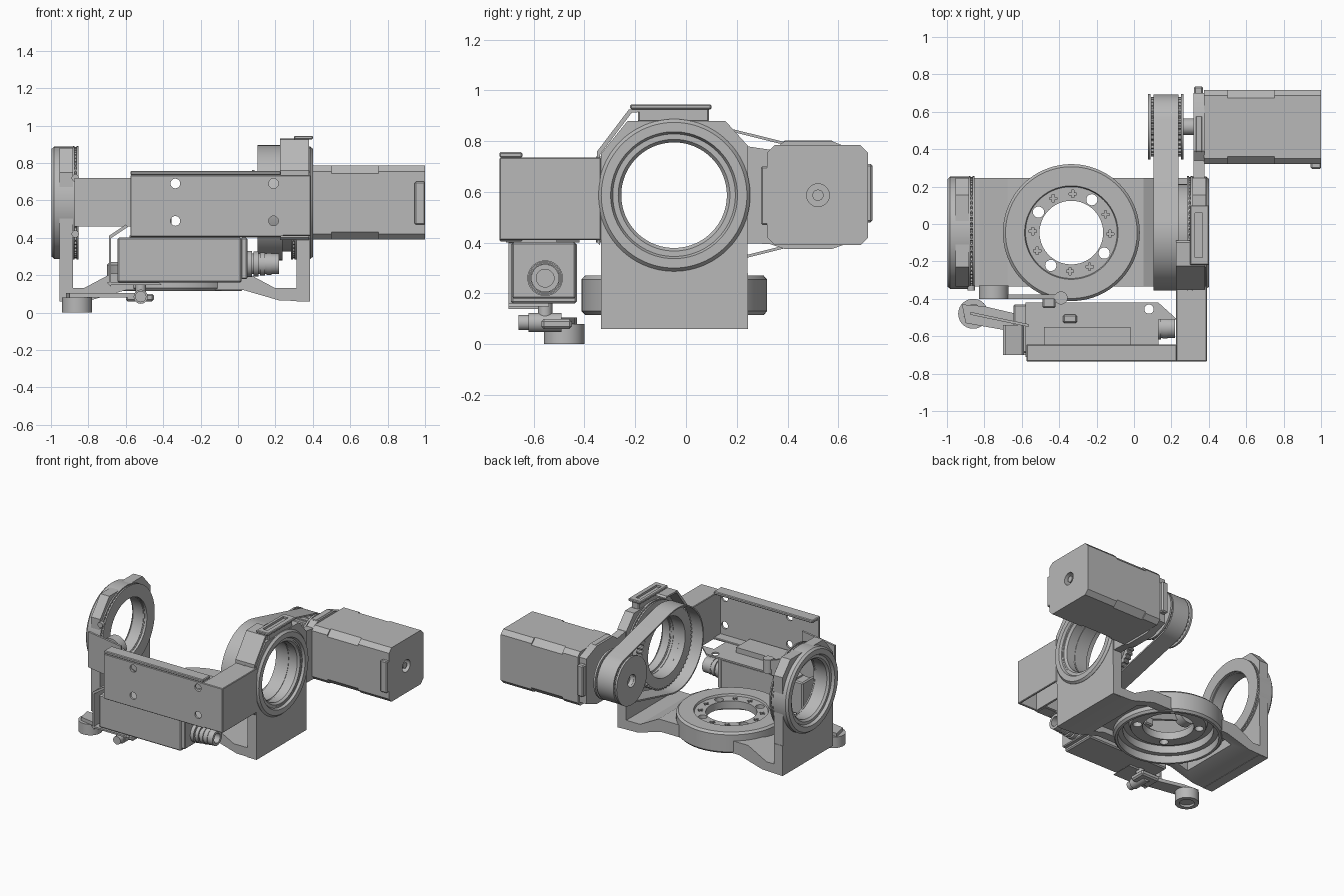
import bpy, bmesh, math
from mathutils import Vector

if "Cube" in bpy.data.objects:
    bpy.data.objects.remove(bpy.data.objects["Cube"])

grey = bpy.data.materials.new("machined grey")
grey.use_nodes = True
grey.diffuse_color = (0.48, 0.48, 0.48, 1)
grey.node_tree.nodes["Principled BSDF"].inputs["Base Color"].default_value = (0.48, 0.48, 0.48, 1)
parts = []


def finish(name, bm):
    bmesh.ops.recalc_face_normals(bm, faces=bm.faces)
    me = bpy.data.meshes.new(name)
    bm.to_mesh(me)
    bm.free()
    me.materials.append(grey)
    ob = bpy.data.objects.new(name, me)
    bpy.context.collection.objects.link(ob)
    parts.append(ob)
    return ob


def place(axis, u, v, h):
    return {"x": (h, u, v), "y": (u, h, v), "z": (u, v, h)}[axis]


def circle(c, r, n=64):
    return [(c[0] + r * math.cos(2 * math.pi * i / n), c[1] + r * math.sin(2 * math.pi * i / n)) for i in range(n)]


def gear(c, r, depth, teeth):
    pts = []
    for i in range(teeth * 4):
        a, q = math.pi * i / (2 * teeth), r - depth * (i % 4 > 1)
        pts.append((c[0] + q * math.cos(a), c[1] + q * math.sin(a)))
    return pts


def prism(name, axis, outline, lo, hi, inner=None):
    """Extrude an outline along an axis; an inner loop leaves a hole."""
    bm = bmesh.new()
    loops = [[bm.verts.new(place(axis, u, v, h)) for u, v in loop]
             for loop in ([outline, inner] if inner else [outline]) for h in (lo, hi)]

    def bridge(a, b):
        for i in range(len(a)):
            j = (i + 1) % len(a)
            bm.faces.new((a[i], a[j], b[j], b[i]))
    bridge(loops[0], loops[1])
    if inner:
        bridge(loops[2], loops[3])
        bridge(loops[0], loops[2])
        bridge(loops[1], loops[3])
    else:
        bm.faces.new(loops[0])
        bm.faces.new(loops[1])
    return finish(name, bm)


def lathe(name, axis, c, profile, n=72):
    """Revolve a closed (radius, height) profile."""
    bm = bmesh.new()
    rings = [[bm.verts.new(place(axis, *p, h)) for p in circle(c, r, n)] for r, h in profile]
    for k, a in enumerate(rings):
        b = rings[(k + 1) % len(rings)]
        for i in range(n):
            j = (i + 1) % n
            bm.faces.new((a[i], a[j], b[j], b[i]))
    return finish(name, bm)


def box(name, x, y, z, bevel=0):
    bm = bmesh.new()
    bmesh.ops.create_cube(bm, size=1)
    for v in bm.verts:
        v.co = Vector([(a + b) / 2 + t * (b - a) for t, (a, b) in zip(v.co, (x, y, z))])
    if bevel:
        bmesh.ops.bevel(bm, geom=bm.edges[:], offset=bevel, segments=1, affect="EDGES")
    return finish(name, bm)


def cylinder(name, axis, c, r, lo, hi, n=40):
    return prism(name, axis, circle(c, r, n), lo, hi)


def cut(ob, cutters):
    for c in cutters:
        m = ob.modifiers.new("cut", "BOOLEAN")
        m.operation, m.solver, m.object = "DIFFERENCE", "EXACT", c
        bpy.context.view_layer.objects.active = ob
        bpy.ops.object.modifier_apply(modifier=m.name)
        parts.remove(c)
        bpy.data.objects.remove(c)


def strip(name, axis, path, t, lo, hi):
    """Bent sheet: a path thickened to one side."""
    back = [(u + t, v - t) for u, v in reversed(path)]
    return prism(name, axis, path + back, lo, hi)


RING, DRUM, MOTOR = (-0.047, 0.587), (-0.335, -0.046), (0.52, 0.587)

# Twin upright rings with their housings and base wings, mirrored in x
for side, label, face, rise in ((1, "left", .402, .2), (-1, "right", .428, .255)):
    def fx(x):
        return x if side > 0 else -0.57 - x
    profile = [(.3, .31), (.3, face - .015), (.287, face), (.25, face), (.24, face - .02), (.22, face - .02),
               (.208, face - .035), (.208, .31)]
    lathe(label + "_ring", "x", RING, [(r, fx(x)) for r, x in profile], 96)
    for x in (.284, .303):
        prism(label + "_rim", "x", circle(RING, .303), fx(x), fx(x + .01), circle(RING, .212))
    prism(label + "_toothed_ring", "x", gear(RING, .297, .012, 60), fx(.287), fx(.312), circle(RING, .215, 240))
    shell = [(-.335, .06), (.24, .06), (.245, .78), (.155, .88), (-.23, .88), (-.335, .75)]
    housing = prism(label + "_housing", "x", shell, fx(.312), fx(.385))
    cut(housing, [cylinder("cutter", "x", RING, .23, -2, 2, 64)])
    for z in (.42, .72):
        cylinder(label + "_side_bolt", "y", (fx(.3), z), .02, -.355, -.33, 16)
    wing = [(.385, .06), (.22, .065), (.03, .12), (-.3, .12), (-.3, .21), (rise - .15, .21), (rise, .13),
            (.315, .13), (.315, .28), (.385, .28)]
    base = prism(label + "_base_wing", "y", [(fx(x), z) for x, z in wing], -.335, .245)
    pocket = sorted((fx(-.2), fx(.12)))
    cut(base, [cylinder("cutter", "z", DRUM, .355, 0, .5, 64), box("cutter", pocket, (-.27, .18), (0, .16))])

# Turntable drum with a stepped hollow underside and drilled flange
drum = lathe("turntable_drum", "z", DRUM, [(.352, .115), (.366, .13), (.366, .255), (.352, .27), (.25, .27),
             (.245, .255), (.17, .255), (.17, .2), (.25, .2), (.26, .225), (.3, .225), (.3, .17), (.335, .17),
             (.335, .115)], 96)
holes = []
for k in range(12):
    a = math.radians(30 * k + 28)
    p = (DRUM[0] + .207 * math.cos(a), DRUM[1] + .207 * math.sin(a))
    if k % 3 == 1:
        holes.append(cylinder("cutter", "z", p, .03, .1, .4, 20))
    else:
        holes += [box("cutter", (p[0] - w, p[0] + w), (p[1] - .026 + w, p[1] + .026 - w), (.24, .4))
                  for w in (.006, .02)]
cut(drum, holes)

# Drive belt around the left ring and the motor pulley
def belt_loop(r1, r2, n=40):
    d = MOTOR[0] - RING[0]
    phi = math.acos((r1 - r2) / d)
    pts = []
    for c, r, a, b in ((RING, r1, phi, 2 * math.pi - phi), (MOTOR, r2, -phi, phi)):
        for i in range(n + 1):
            t = a + (b - a) * i / n
            pts.append((c[0] + r * math.cos(t), c[1] + r * math.sin(t)))
    return pts


prism("drive_belt", "x", belt_loop(.308, .172), .105, .238, belt_loop(.298, .16))
prism("belt_wheel", "x", gear(RING, .297, .012, 60), .19, .235, circle(RING, .215, 240))
prism("belt_wheel_neck", "x", circle(RING, .26), .235, .29, circle(RING, .215))
prism("motor_pulley", "x", gear(MOTOR, .16, .012, 32), .09, .25, circle(MOTOR, .045, 128))
for x in (.075, .25):
    prism("pulley_flange", "x", circle(MOTOR, .175), x, x + .014, circle(MOTOR, .045))
cylinder("motor_shaft", "x", MOTOR, .045, .12, .4)

# Motor body, mounting plate and arm
def chamfered(y0, y1, z0, z1, c):
    return [(y0 + c, z0), (y1 - c, z0), (y1, z0 + c), (y1, z1 - c),
            (y1 - c, z1), (y0 + c, z1), (y0, z1 - c), (y0, z0 + c)]


for name, x0, x1, c in (("motor_front_cap", .375, .5, .03), ("motor_body", .5, .75, .042),
                        ("motor_rear_cap", .75, 1, .03)):
    body = prism(name, "x", chamfered(.32, .717, .39, .785, c), x0, x1)
    if x1 > .9:
        cut(body, [cylinder("cutter", "x", MOTOR, .045, .93, 1.2)])
        cylinder("motor_rear_shaft", "x", MOTOR, .022, .9, .99, 24)
box("motor_cable_tab", (.945, 1), (.295, .33), (.47, .7), .006)
box("motor_side_tab", (.32, .37), (.69, .735), (.48, .71), .008)
prism("motor_plate", "x", [(.1, .4), (.33, .395), (.39, .375), (.575, .375), (.7, .42), (.7, .75), (.575, .8),
      (.39, .8), (.34, .765), (.1, .8)], .318, .376)
cut(parts[-1], [cylinder("cutter", "x", RING, .23, -2, 2, 64)])
for z in (.375, .787):
    box("plate_edge_bar", (.33, .365), (.385, .578), (z, z + .015), .004)

# Top clamp and strap over the left ring
strip("strap", "x", [(-.35, .4), (-.35, .76), (-.225, .925), (-.1, .93)], .012, .225, .38)
clamp = box("top_clamp", (.3, .4), (-.22, .1), (.925, .945), .005)
cut(clamp, [box("cutter", (.325, .365), (-.18, .06), (.8, 1))])
box("clamp_foot", (.32, .38), (-.19, .09), (.875, .93), .006)

# Front cover: thin channel with screw holes and a boxed end
cover = box("front_cover", (-.575, .39), (-.735, -.72), (.41, .735), .004)
cut(cover, [cylinder("cutter", "y", (x, z), .026, -1, -.5, 24) for x in (-.335, .19) for z in (.49, .69)])
box("cover_top_lip", (-.575, .23), (-.735, -.645), (.735, .757), .005)
box("cover_bottom_lip", (-.575, .23), (-.735, -.645), (.405, .42), .004)
box("cover_end_side", (.375, .39), (-.735, -.335), (.41, .735), .004)
box("cover_end_top", (.225, .39), (-.735, -.335), (.72, .735), .004)
box("cover_end_wall", (.225, .24), (-.735, -.345), (.41, .73))
prism("side_panel", "z", [(-.875, -.485), (-.565, -.55), (-.565, -.535), (-.875, -.47)], .46, .72)

# Control box beneath the cover, with its lid and cable connector
box("control_box", (-.645, .02), (-.69, -.43), (.16, .4), .008)
lid = prism("control_box_lid", "z", [(-.58, -.71), (.13, -.71), (.13, -.51), (.23, -.51), (.13, -.42), (-.58, -.42)],
            .4, .412)
cut(lid, [cylinder("cutter", "z", (.08, -.455), .025, .3, .5, 24)])
box("control_box_foot", (-.48, -.02), (-.71, -.55), (.412, .45))
box("connector_block", (.015, .05), (-.685, -.435), (.18, .4), .006)
for i in range(5):
    prism("connector_rib", "x", circle((-.555, .26), .07 - .004 * i, 32), .05 + .034 * i, .076 + .034 * i,
          circle((-.555, .26), .038, 32))
prism("connector_core", "x", circle((-.555, .26), .055, 32), .04, .22, circle((-.555, .26), .035, 32))
box("box_latch", (-.38, -.305), (-.53, -.485), (.41, .45), .008)
strip("side_bracket", "y", [(-.69, .15), (-.69, .41), (-.6, .47)], .012, -.7, -.54)
strip("bracket_foot", "y", [(-.7, .16), (-.42, .16)], .012, -.7, -.54)

# Foot roller on its lever, with the clamp knob
prism("roller", "z", circle((-.86, -.48), .08, 40), 0, .08, circle((-.86, -.48), .05, 40))
cylinder("roller_hub", "z", (-.86, -.48), .052, .015, .065, 32)
prism("roller_lever", "z", [(-.92, -.43), (-.8, -.44), (-.5, -.51), (-.5, -.57), (-.62, -.58), (-.9, -.53)], .08, .105)
cylinder("lever_pivot", "y", (-.52, .085), .038, -.62, -.49, 24)
cylinder("pivot_knob", "y", (-.52, .085), .03, -.66, -.62, 24)
cylinder("pivot_stem", "z", (-.52, -.555), .028, .09, .17, 24)
box("pivot_link", (-.6, -.45), (-.57, -.45), (.06, .1), .01)

# Second roller lever behind the side panel
cylinder("side_roller", "y", (-.75, .59), .08, -.4, -.33)
prism("side_lever", "y", [(-.78, .63), (-.72, .63), (-.4, .52), (-.4, .46), (-.48, .46), (-.78, .56)], -.4, -.378)
cylinder("side_knob", "z", (-.39, -.395), .035, .43, .53, 24)
box("side_stem", (-.49, -.42), (-.45, -.38), (.41, .5), .008)

# Smooth the round parts and keep the hard edges
bpy.ops.object.select_all(action="DESELECT")
for ob in parts:
    ob.select_set(True)
bpy.context.view_layer.objects.active = parts[0]
bpy.ops.object.shade_smooth_by_angle(angle=math.radians(25))
